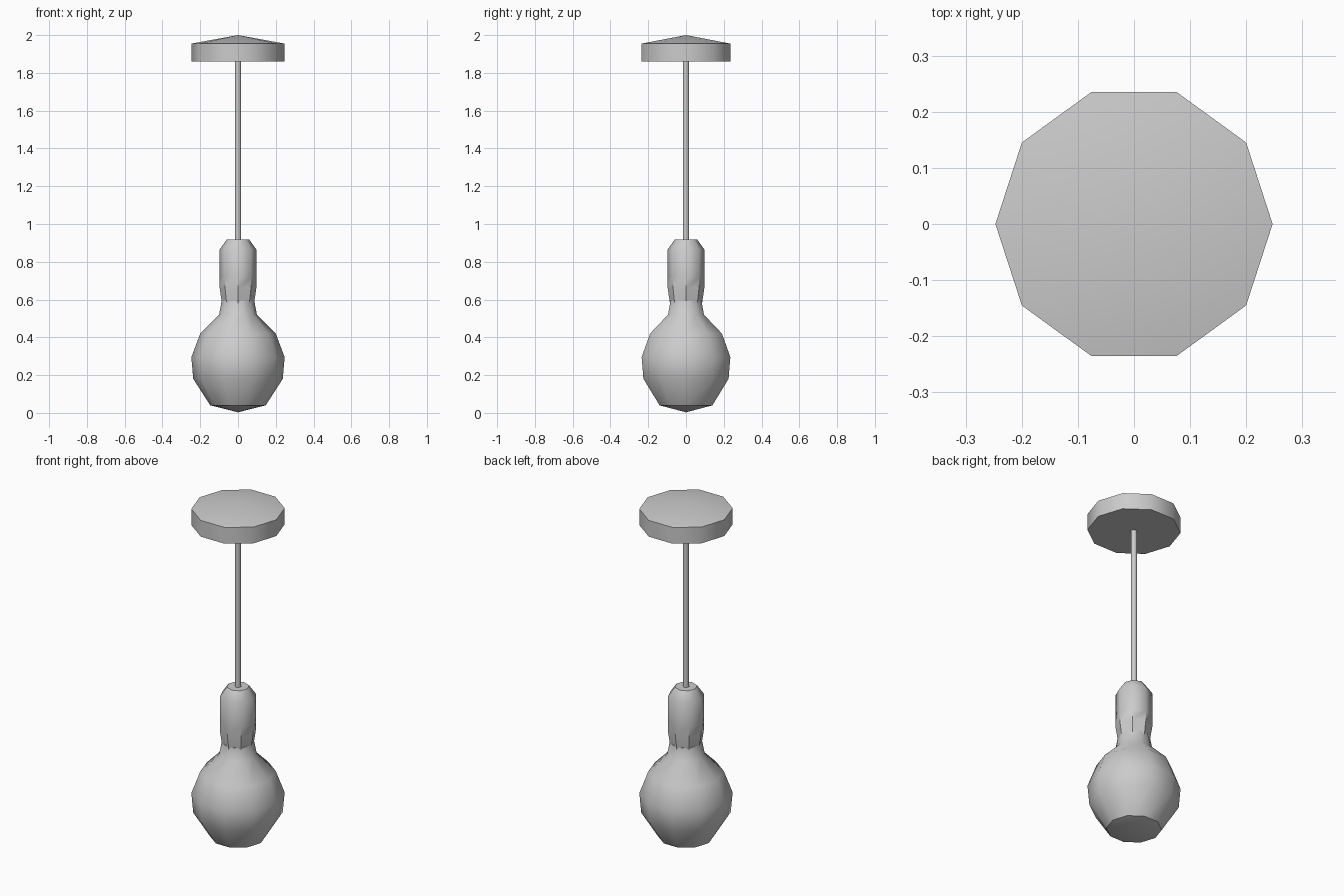
import bpy, bmesh, math

if "Cube" in bpy.data.objects:
    bpy.data.objects.remove(bpy.data.objects["Cube"])


def lathe(name, profile, sides, smooth_angle, sharp_below=None):
    """Turn (radius, z) points around z; radius 0 makes a pole, open ends get capped."""
    bm = bmesh.new()
    rings = []
    for r, z in profile:
        if r == 0:
            rings.append([bm.verts.new((0, 0, z))] * sides)
        else:
            rings.append([bm.verts.new((r * math.cos(2 * math.pi * i / sides),
                                        r * math.sin(2 * math.pi * i / sides), z))
                          for i in range(sides)])
    for a, b in zip(rings, rings[1:]):
        for i in range(sides):
            j = (i + 1) % sides
            bm.faces.new(list(dict.fromkeys((a[i], a[j], b[j], b[i]))))
    for ring, (r, z) in ((rings[0], profile[0]), (rings[-1], profile[-1])):
        if r > 0:
            bm.faces.new(ring)
    bmesh.ops.recalc_face_normals(bm, faces=bm.faces)
    limit = math.radians(smooth_angle)
    for f in bm.faces:
        f.smooth = True
    for e in bm.edges:
        za, zb = (v.co.z for v in e.verts)
        seam = sharp_below is not None and max(za, zb) <= sharp_below and abs(za - zb) > 0.01
        e.smooth = e.calc_face_angle(0) < limit and not seam
    mesh = bpy.data.meshes.new(name)
    bm.to_mesh(mesh)
    bm.free()
    obj = bpy.data.objects.new(name, mesh)
    bpy.context.collection.objects.link(obj)
    return obj


# Ceiling canopy: shallow cone over a ten-sided drum
lathe("ceiling_canopy", [(0.247, 1.86), (0.247, 1.955), (0, 2.0)], 10, 40)

# Hanging cord
lathe("cord", [(0.017, 0.90), (0.017, 1.87)], 8, 50)

# Eight-sided lamp holder with creased lower skirt
lathe("lamp_socket", [(0.085, 0.58), (0.097, 0.66), (0.097, 0.72),
                      (0.097, 0.865), (0.06, 0.917)], 8, 50, sharp_below=0.721)

# Ten-sided faceted light bulb, neck tucked into the holder
lathe("bulb", [(0, 0.003), (0.147, 0.04), (0.237, 0.18), (0.247, 0.295),
               (0.2, 0.42), (0.1, 0.52), (0.086, 0.595)], 10, 40)
